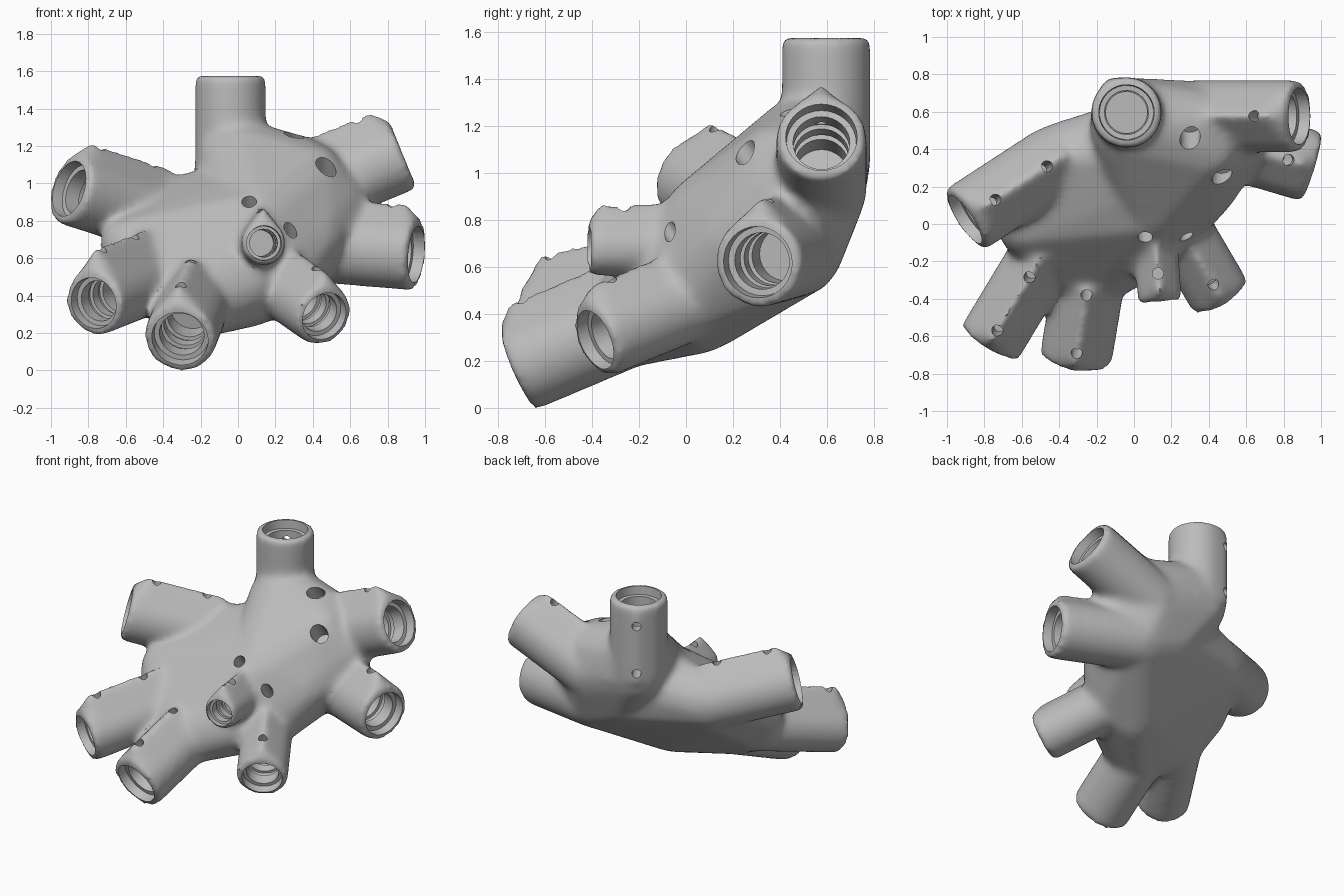
import bpy, bmesh, math
from mathutils import Vector, Matrix

if "Cube" in bpy.data.objects:
    bpy.data.objects.remove(bpy.data.objects["Cube"], do_unlink=True)

grey = bpy.data.materials.new("matte_grey")
grey.use_nodes = True
grey.diffuse_color = (0.5, 0.5, 0.5, 1)
grey.node_tree.nodes["Principled BSDF"].inputs["Base Color"].default_value = (0.5, 0.5, 0.5, 1)

UP = Vector((0, 0, 1))
# Sockets: mouth centre, outward direction, radius, length, ridge height factor, ridge side
SOCKETS = [
    ((-0.04, 0.60, 1.58), (0, 0, 1), 0.19, 0.55, 1.10, (-0.5, 0.85, 0)),
    ((-0.90, 0.03, 0.98), (-0.80, -0.52, 0.25), 0.195, 0.60, 1.42, UP),
    ((-0.77, -0.63, 0.37), (-0.50, -0.83, -0.20), 0.178, 0.60, 1.62, UP),
    ((-0.31, -0.71, 0.18), (-0.15, -0.90, -0.38), 0.195, 0.50, 1.42, UP),
    ((0.46, -0.38, 0.30), (0.47, -0.80, -0.33), 0.17, 0.50, 1.40, UP),
    ((0.14, -0.41, 0.69), (0.08, -1, 0), 0.12, 0.42, 1.65, UP),
    ((0.95, 0.31, 0.63), (0.95, -0.28, -0.08), 0.195, 0.60, 1.40, UP),
    ((0.88, 0.58, 1.16), (0.90, 0, 0.37), 0.195, 0.60, 1.45, UP),
]
# Body lumps shared by the slab and the neck, then those of each alone
CORE = [((0.15, 0.48, 0.78), 0.22), ((0.10, 0.10, 0.78), 0.22), ((0.38, 0.42, 1.02), 0.21)]
SLAB = [((0.0, -0.14, 0.46), 0.19), ((-0.58, 0.0, 0.68), 0.16), ((0.05, 0.06, 0.46), 0.22),
        ((0.52, 0.45, 0.88), 0.19), ((0.40, 0.22, 0.72), 0.17)]
NECK = [((0.01, 0.53, 1.10), 0.25), ((0.34, 0.53, 1.06), 0.20)]
# Loose sensor holes
HOLES = [((0.06, -0.08, 0.93), 0.04), ((0.28, -0.05, 0.74), 0.035),
         ((0.47, 0.24, 1.12), 0.055), ((0.30, 0.46, 1.27), 0.055)]
# Bore profile: distance along the axis and width, both in socket radii
STEPS = [(0.3, 0.80), (-0.30, 0.76), (-0.31, 0.62), (-0.75, 0.62), (-0.76, 0.70),
         (-0.95, 0.70), (-0.96, 0.60), (-1.30, 0.60), (-1.31, 0.68), (-1.5, 0.68),
         (-1.51, 0.58), (-2.1, 0.58)]


def frame(direction, ridge):
    """Axis, ridge direction and side direction of a socket."""
    d = Vector(direction).normalized()
    r = Vector(ridge)
    r = (r - d * r.dot(d)).normalized()
    return d, r, d.cross(r)


def teardrop(radius, factor=1.0, n=32):
    """Circle drawn out to a point on its ridge side."""
    half = math.acos(1 / factor)
    pts = []
    for i in range(n):
        a = i / n * math.tau
        off = min(a, math.tau - a)
        rr = radius / math.cos(half - off) if off < half else radius
        pts.append((rr * math.cos(a), rr * math.sin(a)))
    return pts


def ring(centre, axes, outline):
    return [centre + axes[1] * u + axes[2] * v for u, v in outline]


def loft(bm, rings):
    """Skin closed rings of equal count and cap both ends."""
    rows = [[bm.verts.new(p) for p in points] for points in rings]
    n = len(rows[0])
    faces = [bm.faces.new(rows[0][::-1]), bm.faces.new(rows[-1])]
    for a, b in zip(rows, rows[1:]):
        for i in range(n):
            j = (i + 1) % n
            faces.append(bm.faces.new((a[i], a[j], b[j], b[i])))
    bmesh.ops.recalc_face_normals(bm, faces=faces)


def wrap(bm, balls):
    """Convex skin around a group of balls."""
    verts = []
    for centre, radius in balls:
        for lat in range(-3, 4):
            a = lat * math.pi / 7
            for u, v in teardrop(radius * math.cos(a), n=14):
                verts.append(bm.verts.new(Vector(centre) + Vector((u, v, radius * math.sin(a)))))
    bmesh.ops.convex_hull(bm, input=verts)
    bmesh.ops.delete(bm, geom=[v for v in bm.verts if not v.link_faces], context="VERTS")


def drill(bm, centre, direction, radius, depth):
    axes = frame(direction, (0.9, 0.3, 0.1))
    loft(bm, [ring(centre + axes[0] * t, axes, teardrop(radius, n=16)) for t in (0.12, -depth)])


def make_object(name, bm):
    mesh = bpy.data.meshes.new(name)
    bm.to_mesh(mesh)
    bm.free()
    ob = bpy.data.objects.new(name, mesh)
    bpy.context.collection.objects.link(ob)
    return ob


def evaluated_mesh(ob):
    bpy.context.view_layer.update()
    graph = bpy.context.evaluated_depsgraph_get()
    return bpy.data.meshes.new_from_object(ob.evaluated_get(graph))


def carve(ob, cutter):
    """Subtract the cutter, with a second solver if the first cuts nothing."""
    cutter.hide_render = True
    before = len(ob.data.vertices)
    for solver in ("MANIFOLD", "FLOAT"):
        mod = ob.modifiers.new("carve", "BOOLEAN")
        mod.operation = "DIFFERENCE"
        mod.solver = solver
        mod.object = cutter
        mesh = evaluated_mesh(ob)
        ob.modifiers.remove(mod)
        if len(mesh.vertices) not in (0, before):
            ob.data = mesh
            break
    bpy.data.objects.remove(cutter, do_unlink=True)


# Body: slanted slab around the side socket roots, plus the neck of the top socket
roots = [(Vector(m) - frame(d, ridge)[0] * length, radius)
         for m, d, radius, length, factor, ridge in SOCKETS]
body = bmesh.new()
wrap(body, [root for root in roots[1:] if root[1] > 0.13] + CORE + SLAB)
wrap(body, [roots[0], roots[-1]] + CORE + NECK)

# Sockets: ridged tubes ending in round mouths
for mouth, direction, radius, length, factor, ridge in SOCKETS:
    axes = frame(direction, ridge)
    m = Vector(mouth)
    drop = teardrop(radius, factor)
    loft(body, [ring(m - axes[0] * length, axes, drop),
                ring(m - axes[0] * radius * 0.35, axes, drop),
                ring(m + axes[0] * 0.005, axes, teardrop(radius))])
hub = make_object("socket_hub", body)

# Fuse the parts and soften the joints
fuse = hub.modifiers.new("fuse", "REMESH")
fuse.mode = "VOXEL"
fuse.voxel_size = 0.02
soften = hub.modifiers.new("soften", "SMOOTH")
soften.factor = 0.5
soften.iterations = 20
fused = evaluated_mesh(hub)
hub.modifiers.clear()
hub.data = fused

# Bores: stepped round pockets with ribs; screw holes through each ridge
bores, screws = bmesh.new(), bmesh.new()
for i, (mouth, direction, radius, length, factor, ridge) in enumerate(SOCKETS):
    axes = frame(direction, ridge)
    m = Vector(mouth)
    loft(bores, [ring(m + axes[0] * radius * t, axes, teardrop(radius * k)) for t, k in STEPS])
    for back in ((0.13, 0.47) if i < 4 else (0.15,)):
        top = m - axes[0] * back + axes[1] * radius * factor
        drill(screws, top, axes[1], 0.03, radius * 0.9)
for centre, radius in HOLES:
    drill(screws, Vector(centre), (0, -0.6, 0.8), radius, 0.13)
carve(hub, make_object("bore_cutter", bores))
carve(hub, make_object("screw_cutter", screws))

# Colour, centre on the ground and shade
mesh = hub.data
mesh.materials.clear()
mesh.materials.append(grey)
for face in mesh.polygons:
    face.material_index = 0
lo, hi = [Vector([pick(v.co[i] for v in mesh.vertices) for i in range(3)]) for pick in (min, max)]
mid = (lo + hi) / 2
mesh.transform(Matrix.Translation((-mid.x, -mid.y, -lo.z)))

bpy.context.view_layer.objects.active = hub
hub.select_set(True)
bpy.ops.object.shade_smooth_by_angle(angle=math.radians(35))
